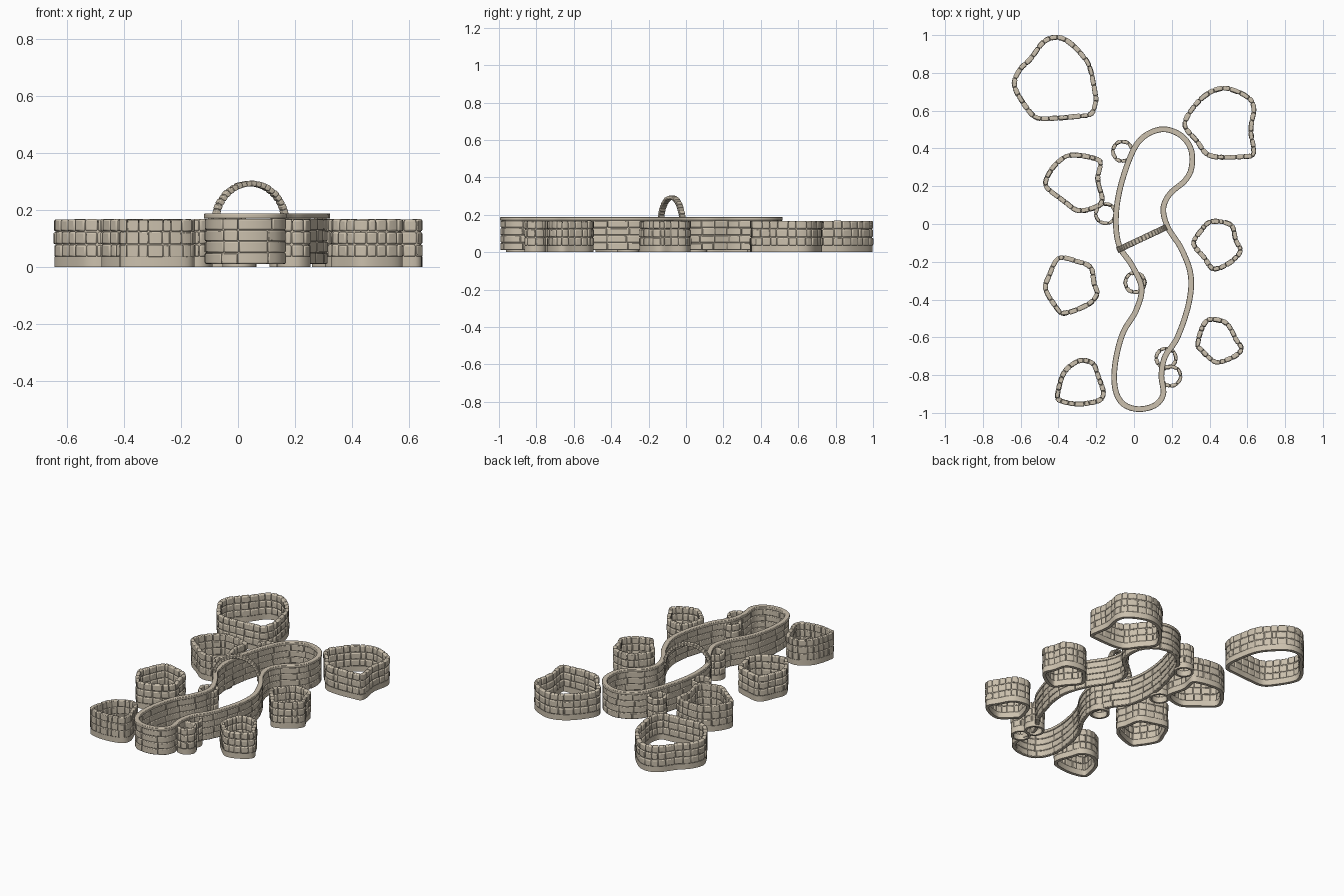
import bpy, bmesh, math, random
from mathutils import Vector

if "Cube" in bpy.data.objects:
    bpy.data.objects.remove(bpy.data.objects["Cube"])

random.seed(4)
stone_mat = bpy.data.materials.new("sandstone")
stone_mat.diffuse_color = (0.60, 0.53, 0.42, 1)
stone_mat.use_nodes = True
stone_mat.node_tree.nodes["Principled BSDF"].inputs["Base Color"].default_value = stone_mat.diffuse_color


def make_path(points, inset=0.0, n=240):
    """Closed smooth curve through the points; returns (length, at(s)) with at -> position, outward normal."""
    p = [Vector(q) for q in points]
    m = len(p)
    area = sum(p[i - 1].x * p[i].y - p[i].x * p[i - 1].y for i in range(m))
    if area < 0:
        p.reverse()
    fine = []
    for i in range(m):
        a, b, c, d = p[i - 1], p[i], p[(i + 1) % m], p[(i + 2) % m]
        for k in range(12):
            t = k / 12
            fine.append(0.5 * (2 * b + (c - a) * t + (2 * a - 5 * b + 4 * c - d) * t * t
                               + (3 * b - a - 3 * c + d) * t ** 3))
    k = len(fine)
    cum = [0.0]
    for i in range(k):
        cum.append(cum[-1] + (fine[(i + 1) % k] - fine[i]).length)
    total = cum[-1]

    def raw(s):
        s %= total
        i = min(k - 1, max(j for j in range(k) if cum[j] <= s))
        return fine[i].lerp(fine[(i + 1) % k], (s - cum[i]) / (cum[i + 1] - cum[i]))

    def at(s):
        t = (raw(s + 0.008) - raw(s - 0.008)).normalized()
        nrm = Vector((t.y, -t.x))
        return raw(s) - nrm * inset, nrm
    return total, at


def finish(bm, name, bevel, segs=2):
    bmesh.ops.recalc_face_normals(bm, faces=bm.faces)
    me = bpy.data.meshes.new(name)
    bm.to_mesh(me)
    bm.free()
    ob = bpy.data.objects.new(name, me)
    bpy.context.collection.objects.link(ob)
    me.materials.append(stone_mat)
    if bevel:
        b = ob.modifiers.new("bevel", 'BEVEL')
        b.width, b.segments, b.limit_method, b.angle_limit = bevel, segs, 'ANGLE', math.radians(50)
    bpy.context.view_layer.objects.active = ob
    ob.select_set(True)
    bpy.ops.object.shade_smooth_by_angle(angle=math.radians(40))
    ob.select_set(False)
    return ob


def sweep(bm, sections, closed):
    """Skin a row of four-cornered cross-sections."""
    rows = [[bm.verts.new(c) for c in s] for s in sections]
    n = len(rows)
    for i in range(n if closed else n - 1):
        a, b = rows[i], rows[(i + 1) % n]
        for j in range(4):
            k = (j + 1) % 4
            bm.faces.new((a[j], a[k], b[k], b[j]))
    if not closed:
        bm.faces.new(rows[0])
        bm.faces.new(rows[-1][::-1])


def section(at, s, half_in, half_out, z0, z1):
    p, n = at(s)
    a, b = p - n * half_in, p + n * half_out
    return [(a.x, a.y, z0), (b.x, b.y, z0), (b.x, b.y, z1), (a.x, a.y, z1)]


def band(name, path, half, z0, z1, bevel=0.0, step=0.015):
    total, at = path
    n = max(18, int(total / step))
    bm = bmesh.new()
    sweep(bm, [section(at, total * i / n, half, half, z0, z1) for i in range(n)], True)
    return finish(bm, name, bevel)


def masonry(name, path, half, heights, size, segs=2, bulge=0.002, bevel=0.006):
    """Courses of rounded blocks laid along the path."""
    total, at = path
    n = max(6, round(total / size))
    size = total / n
    joints = [(i + random.uniform(-0.22, 0.22)) * size for i in range(n)]
    bm = bmesh.new()
    for z0, z1 in zip(heights, heights[1:]):
        row = [j + random.uniform(-0.1, 0.1) * size for j in joints]
        row.append(row[0] + total)
        for s0, s1 in zip(row, row[1:]):
            g = 0.0012
            hi, ho = (half + random.uniform(-bulge, bulge) for _ in range(2))
            dz = random.uniform(0, 0.003)
            sweep(bm, [section(at, s0 + g + (s1 - s0 - 2 * g) * k / segs, hi, ho, z0 + 0.001, z1 - dz)
                       for k in range(segs + 1)], False)
    return finish(bm, name, bevel)


def planter(name, points, inset=0.012, size=0.05, half=0.012):
    path = make_path(points, inset)
    band(name + "_base", path, half - 0.002, 0.0, 0.036)
    band(name + "_core", path, half - 0.006, 0.034, 0.155)
    masonry(name + "_stones", path, half, (0.034, 0.079, 0.124, 0.168), size)


# Large free-form planters around the pool
planter("back_left_planter", [(-.42, 1), (-.34, .975), (-.235, .86), (-.197, .715), (-.193, .63), (-.225, .57),
        (-.31, .557), (-.40, .55), (-.515, .55), (-.58, .61), (-.645, .73), (-.617, .82), (-.553, .886), (-.49, .97)])
planter("back_right_planter", [(.49, .73), (.61, .68), (.648, .61), (.63, .50), (.645, .37), (.585, .345),
        (.40, .35), (.32, .435), (.257, .52), (.294, .61), (.384, .70)])
planter("left_planter_1", [(-.315, .377), (-.21, .36), (-.165, .33), (-.18, .24), (-.156, .13), (-.193, .08),
        (-.30, .06), (-.384, .117), (-.478, .20), (-.45, .29), (-.38, .36)])
planter("left_planter_2", [(-.405, -.17), (-.30, -.186), (-.22, -.223), (-.198, -.32), (-.183, -.37),
        (-.235, -.435), (-.37, -.485), (-.42, -.45), (-.48, -.345), (-.458, -.265)])
planter("left_planter_3", [(-.29, -.712), (-.21, -.73), (-.18, -.80), (-.15, -.89), (-.18, -.945),
        (-.30, -.965), (-.405, -.94), (-.412, -.875), (-.373, -.77)], size=0.04)
planter("right_planter_1", [(.41, .025), (.52, .005), (.55, -.08), (.575, -.145), (.52, -.21),
        (.42, -.25), (.362, -.185), (.304, -.105), (.347, -.025)], size=0.04)
planter("right_planter_2", [(.405, -.493), (.495, -.515), (.548, -.60), (.58, -.663), (.53, -.716),
        (.43, -.743), (.347, -.674), (.325, -.635), (.357, -.53)], size=0.04)

# Small round pillars touching the pool wall
for i, (x, y) in enumerate([(-.06, .385), (-.15, .055), (.005, -.31), (.17, -.71), (.195, -.805)]):
    ring = [(x + .062 * math.cos(a + i), y + .062 * math.sin(a + i)) for a in
            [math.tau * k / 6 for k in range(6)]]
    planter(f"small_pillar_{i + 1}", ring, 0.009, 0.05, 0.009)

# Long pool wall with coping
pool = make_path([(.135, .50), (.02, .43), (-.06, .24), (-.095, .05), (-.08, -.11), (-.01, -.22), (.04, -.34),
                  (.01, -.46), (-.06, -.58), (-.10, -.74), (-.10, -.87), (-.06, -.95), (.02, -.98), (.11, -.96),
                  (.155, -.90), (.145, -.80), (.165, -.70), (.23, -.60), (.29, -.42), (.30, -.27), (.25, -.13),
                  (.18, -.02), (.155, .08), (.19, .16), (.27, .23), (.305, .30), (.30, .40), (.24, .475)])
band("pool_core", pool, 0.007, 0.012, 0.168)
masonry("pool_wall", pool, 0.012, (0.01, 0.05, 0.09, 0.13, 0.17), 0.1, segs=5, bulge=0.001, bevel=0.004)
band("pool_coping", pool, 0.015, 0.169, 0.187, 0.003)

# Stone arch crossing the pool
bm = bmesh.new()
centre = Vector((0.043, -0.077, 0.157))
along = Vector((0.9045, 0.4266, 0))
across = Vector((-0.4266, 0.9045, 0))
up = Vector((0, 0, 1))


def arch_section(a, r0, r1, half):
    d = along * math.cos(a) + up * math.sin(a)
    return [centre + d * r + across * w for r, w in ((r0, -half), (r1, -half), (r1, half), (r0, half))]


count, a0, a1 = 24, -0.08, math.pi + 0.08
for i in range(count):
    s, e = (a0 + (a1 - a0) * (i + k) / count for k in (0.04, 0.96))
    j = random.uniform(-0.001, 0.001)
    sweep(bm, [arch_section(s, 0.126, 0.145 + j, 0.016), arch_section(e, 0.126, 0.145 + j, 0.016)], False)
finish(bm, "arch_stones", 0.003)
bm = bmesh.new()
sweep(bm, [arch_section(a0 + (a1 - a0) * i / 32, 0.129, 0.142, 0.013) for i in range(33)], False)
finish(bm, "arch_core", 0)
